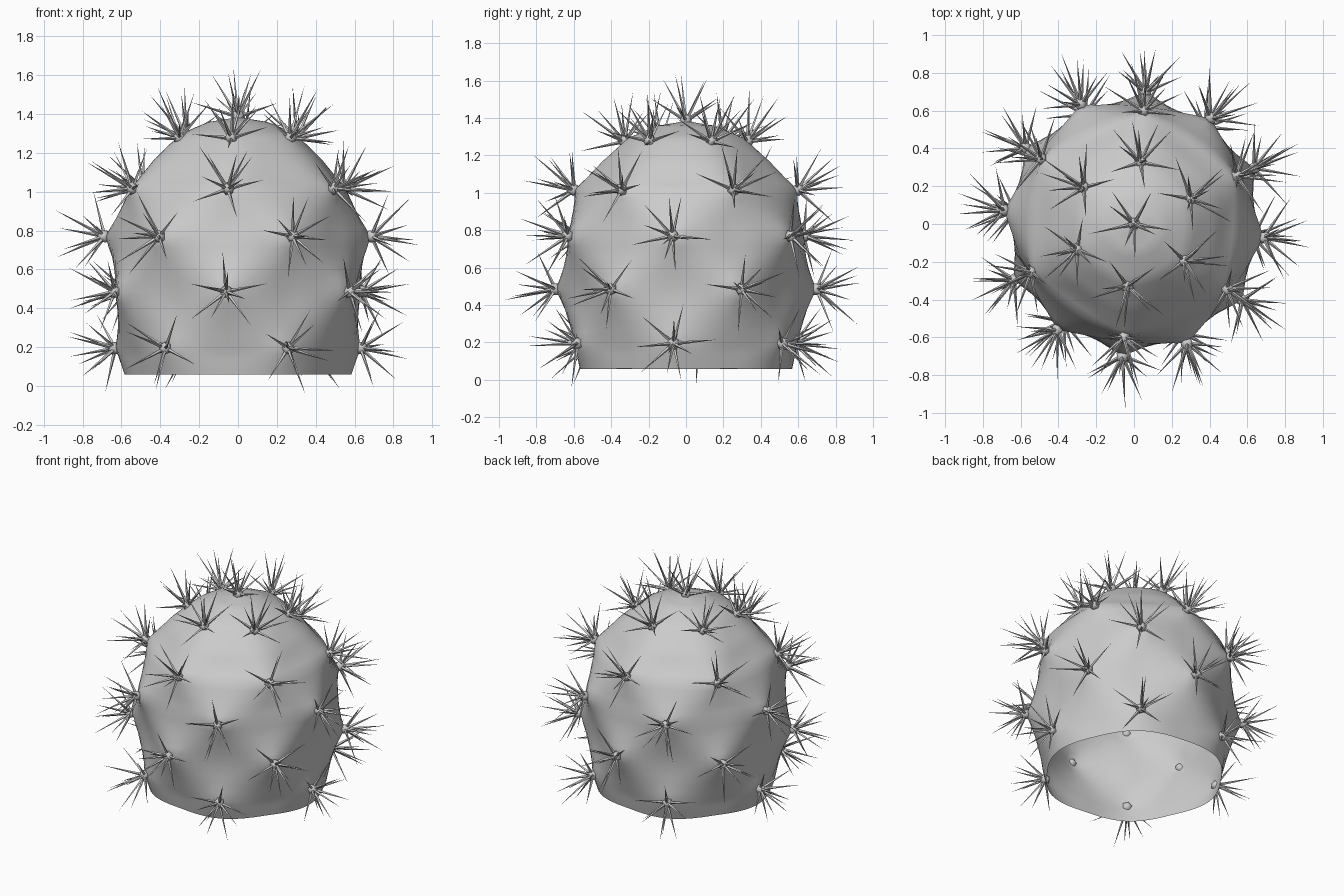
import bpy, bmesh, math, random
from mathutils import Vector

random.seed(4)
cube = bpy.data.objects.get("Cube")
if cube:
    bpy.data.objects.remove(cube, do_unlink=True)

grey = bpy.data.materials.new("plain grey")
grey.use_nodes = True
grey.diffuse_color = (0.6, 0.6, 0.6, 1)
grey.node_tree.nodes["Principled BSDF"].inputs["Base Color"].default_value = (0.6, 0.6, 0.6, 1)


def add_object(name, bm, angle):
    bmesh.ops.recalc_face_normals(bm, faces=bm.faces)
    mesh = bpy.data.meshes.new(name)
    bm.to_mesh(mesh)
    bm.free()
    mesh.materials.append(grey)
    obj = bpy.data.objects.new(name, mesh)
    bpy.context.collection.objects.link(obj)
    bpy.ops.object.select_all(action="DESELECT")
    obj.select_set(True)
    bpy.context.view_layer.objects.active = obj
    bpy.ops.object.shade_smooth_by_angle(angle=math.radians(angle))


def polar(r, degrees, z):
    a = math.radians(degrees)
    return Vector((r * math.cos(a), r * math.sin(a), z))


# Dome profile as (radius, height), filled in between the given points
PROFILE = [(0.56, 0.06), (0.58, 0.2), (0.595, 0.49), (0.595, 0.77), (0.525, 1.02),
           (0.41, 1.155), (0.28, 1.265), (0.14, 1.345), (0.0, 1.385)]
SIDES, STEPS = 72, 5
levels = []
for (r0, z0), (r1, z1) in zip(PROFILE, PROFILE[1:]):
    for s in range(STEPS):
        t = s / STEPS
        levels.append((r0 + (r1 - r0) * t, z0 + (z1 - z0) * t))

# Spine cushions: rings of six, alternating in angle, each with its push from the dome
RINGS = [(1.275, 0.33, 24), (1.015, 0.60, 25), (0.77, 0.69, 54), (0.485, 0.70, 25), (0.195, 0.635, 54)]
cushions, pushes = [], []
for z, r, start in RINGS:
    near_r, near_z = min(levels, key=lambda p: (p[0] - r) ** 2 + (p[1] - z) ** 2)
    for k in range(6):
        angle = start + 60 * k
        cushions.append(polar(r, angle, z))
        pushes.append(cushions[-1] - polar(near_r, angle, near_z))


# Body: an open shell drawn out to a soft point at each cushion
def swell(p):
    moved = p.copy()
    for c, push in zip(cushions, pushes):
        d = (p + push - c).length
        moved += push * max(0, 1 - d / 0.34) ** 1.4
    moved.z = max(moved.z, 0.055)
    return moved


bm = bmesh.new()
rows = [[bm.verts.new(swell(polar(r, 360 * k / SIDES, z))) for k in range(SIDES)] for r, z in levels]
top = bm.verts.new((0, 0, 1.385))
for low, high in zip(rows, rows[1:]):
    for k in range(SIDES):
        n = (k + 1) % SIDES
        bm.faces.new((low[k], low[n], high[n], high[k]))
for k in range(SIDES):
    bm.faces.new((rows[-1][k], rows[-1][(k + 1) % SIDES], top))
add_object("cactus_body", bm, 60)


# Spines: thin cones fanning out of each cushion
def add_spine(bm, origin, direction, length, width):
    q = direction.to_track_quat("Z", "Y")
    tip = bm.verts.new(origin + direction * length)
    ring = [bm.verts.new(origin + q @ polar(width, 90 * k, 0.0)) for k in range(4)]
    for k in range(4):
        bm.faces.new((ring[k], ring[(k + 1) % 4], tip))


pads, spines = bmesh.new(), bmesh.new()
FAN = [(1, 8, 0.28), (4, 34, 0.28), (5, 66, 0.25)]
for c in cushions + [Vector((0, 0, 1.385))]:
    if c.z < 0.8:
        out = Vector((c.x, c.y, (c.z - 0.55) * 0.25)).normalized()
    else:
        out = (c - Vector((0, 0, 0.65))).normalized()
    q = out.to_track_quat("Z", "Y")
    made = bmesh.ops.create_icosphere(pads, subdivisions=1, radius=0.036)["verts"]
    for v in made:
        v.co = c + out * 0.005 + q @ v.co
    for count, tilt, length in FAN:
        spin = random.uniform(0, 360)
        for k in range(count):
            a = math.radians(tilt + random.uniform(-9, 9))
            d = polar(math.sin(a), spin + 360 * k / count + random.uniform(-12, 12), math.cos(a))
            add_spine(spines, c, (q @ d).normalized(), length * random.uniform(0.85, 1.06), 0.011)

add_object("spine_cushions", pads, 45)
add_object("spines", spines, 30)
